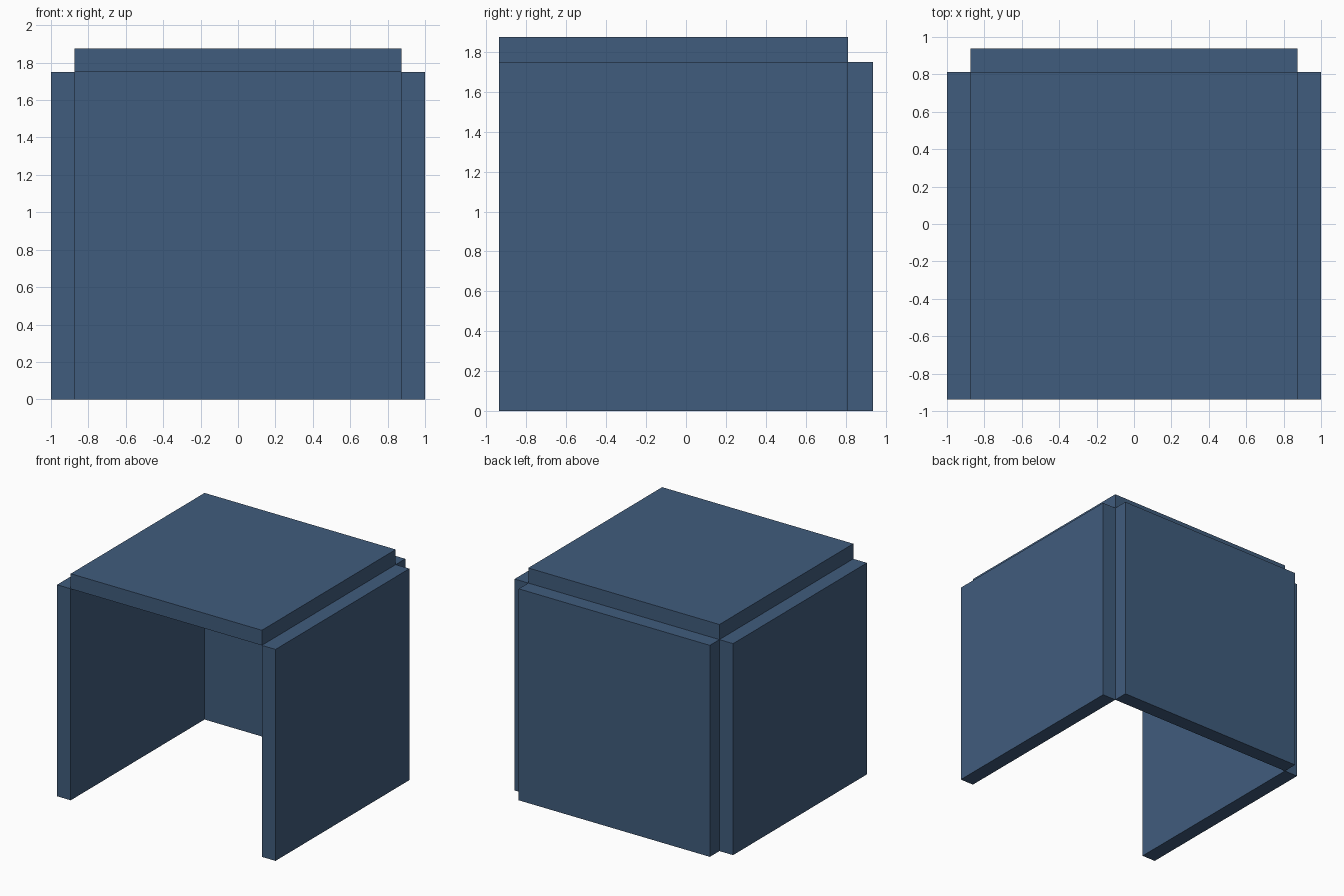
import bpy

if "Cube" in bpy.data.objects:
    bpy.data.objects.remove(bpy.data.objects["Cube"])

# Single slate blue colour
blue = bpy.data.materials.new("slate_blue")
blue.diffuse_color = (0.051, 0.107, 0.205, 1.0)
blue.use_nodes = True
blue.node_tree.nodes["Principled BSDF"].inputs["Base Color"].default_value = blue.diffuse_color

T = 0.125          # panel thickness
S = 1.75           # panel side length
FRONT = -0.9375    # front edge of side and top panels
BACK = FRONT + S   # inner face of back panel


def panel(name, lo, hi):
    """Box spanning two opposite corners."""
    centre = [(a + b) / 2 for a, b in zip(lo, hi)]
    bpy.ops.mesh.primitive_cube_add(size=1, location=centre)
    ob = bpy.context.object
    ob.name = name
    ob.scale = [b - a for a, b in zip(lo, hi)]
    bpy.ops.object.transform_apply(location=False, rotation=False, scale=True)
    ob.data.materials.append(blue)
    return ob


# Side panels
panel("left_panel", (-S / 2 - T, FRONT, 0), (-S / 2, BACK, S))
panel("right_panel", (S / 2, FRONT, 0), (S / 2 + T, BACK, S))

# Back panel, set behind the side panels
panel("back_panel", (-S / 2, BACK, 0), (S / 2, BACK + T, S))

# Top panel, resting above the opening between the sides
panel("top_panel", (-S / 2, FRONT, S), (S / 2, BACK, S + T))
